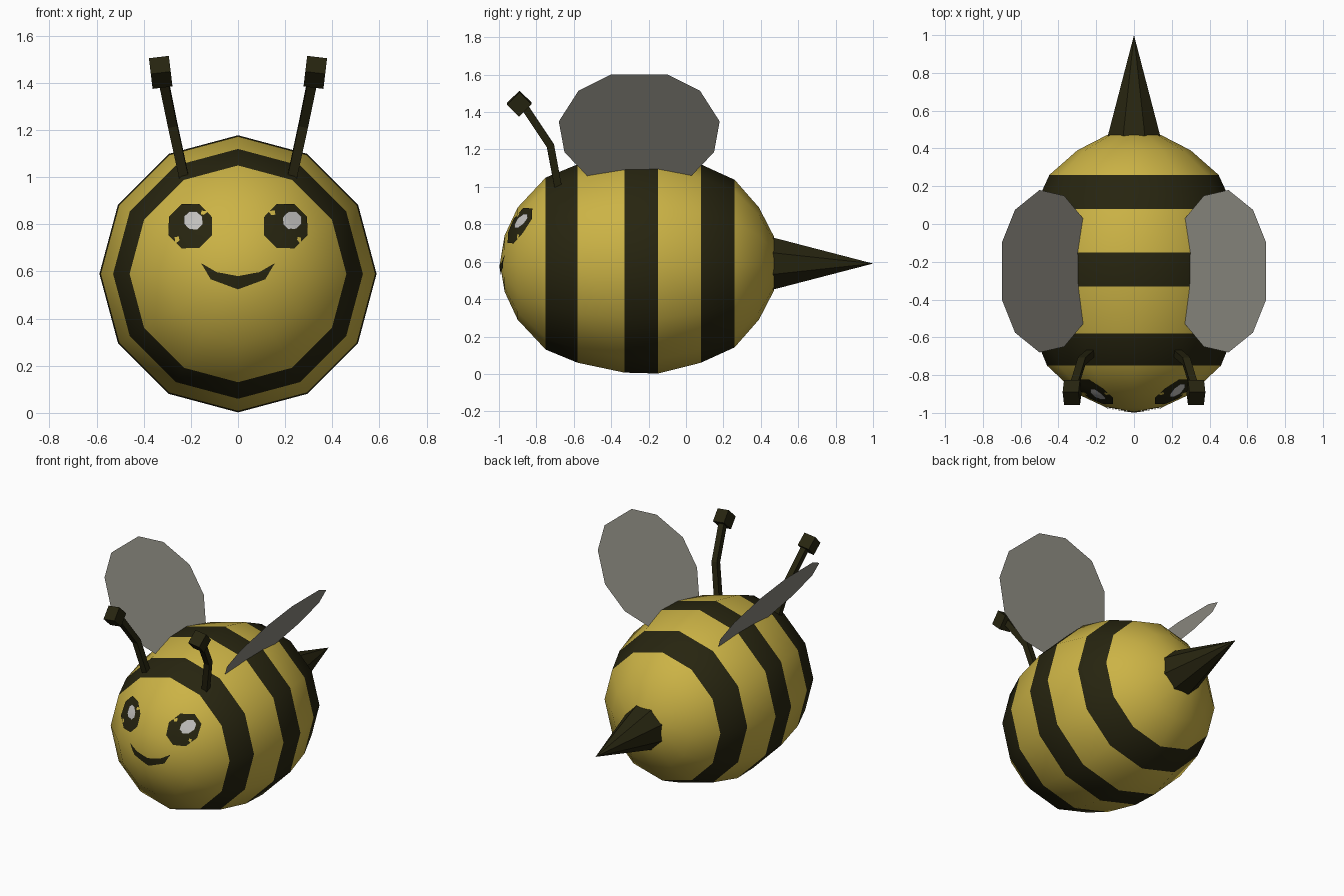
import bpy, bmesh, math
from math import sin, cos, pi
from mathutils import Vector, Matrix
from mathutils.bvhtree import BVHTree

cube = bpy.data.objects.get("Cube")
if cube:
    bpy.data.objects.remove(cube, do_unlink=True)


def material(name, rgb):
    m = bpy.data.materials.new(name)
    m.use_nodes = True
    m.diffuse_color = (*rgb, 1)
    m.node_tree.nodes["Principled BSDF"].inputs["Base Color"].default_value = (*rgb, 1)
    return m


yellow = material("honey_yellow", (0.60, 0.45, 0.06))
black = material("dark_brown_black", (0.020, 0.018, 0.005))
grey = material("wing_grey", (0.30, 0.29, 0.25))
white = material("eye_glint", (0.55, 0.54, 0.52))


def finish(name, bm, *mats, smooth=False):
    mesh = bpy.data.meshes.new(name)
    for f in bm.faces:
        f.smooth = smooth
    bm.to_mesh(mesh)
    bm.free()
    for m in mats:
        mesh.materials.append(m)
    ob = bpy.data.objects.new(name, mesh)
    bpy.context.collection.objects.link(ob)
    return ob


def bridge(bm, a, b, closed=True):
    n = len(a)
    return [bm.faces.new((a[i], a[(i + 1) % n], b[(i + 1) % n], b[i]))
            for i in range(n if closed else n - 1)]


# Striped body: twelve-sided lathe along y, every other middle band dark
MID = 0.59
SIDES = 12
profile = [(-0.97, 0.15), (-0.90, 0.30), (-0.75, 0.46), (-0.58, 0.53),
           (-0.33, 0.583), (-0.15, 0.588), (0.08, 0.53), (0.26, 0.448),
           (0.39, 0.30), (0.47, 0.145)]
stripes = (2, 4, 6)
bm = bmesh.new()
rings = [[bm.verts.new((r * sin(2 * pi * i / SIDES), y, MID + r * cos(2 * pi * i / SIDES)))
          for i in range(SIDES)] for y, r in profile]
for k in range(len(rings) - 1):
    for f in bridge(bm, rings[k], rings[k + 1]):
        f.material_index = 1 if k in stripes else 0
for y, ring in ((-0.995, rings[0]), (0.49, rings[-1])):
    pole = bm.verts.new((0, y, MID))
    for i in range(SIDES):
        bm.faces.new((ring[i], ring[(i + 1) % SIDES], pole))
bmesh.ops.recalc_face_normals(bm, faces=bm.faces[:])
surface = BVHTree.FromBMesh(bm)
finish("striped_body", bm, yellow, black, smooth=True)

# Stinger
bm = bmesh.new()
bmesh.ops.create_cone(bm, cap_ends=True, segments=8, radius1=0.152, radius2=0, depth=0.54,
                      matrix=Matrix.Translation((0, 0.73, MID)) @ Matrix.Rotation(-pi / 2, 4, "X")
                      @ Matrix.Rotation(pi / 8, 4, "Z"))
finish("stinger", bm, black)


# Face details: thin patches laid onto the front of the body
def on_face(x, z, lift):
    hit, normal, _, _ = surface.ray_cast(Vector((x, -2, z)), Vector((0, 1, 0)))
    return hit + normal * lift


def face_disc(name, x, z, rx, rz, lift, mat):
    bm = bmesh.new()
    loops = [[bm.verts.new(on_face(x + t * rx * sin((i + 0.5) * pi / 4),
                                   z + t * rz * cos((i + 0.5) * pi / 4), lift))
              for i in range(8)] for t in (1, 0.66, 0.33)]
    for a, b in zip(loops, loops[1:]):
        bridge(bm, a, b)
    bm.faces.new(loops[-1])
    bmesh.ops.recalc_face_normals(bm, faces=bm.faces[:])
    if sum(f.normal.y for f in bm.faces) > 0:
        bmesh.ops.reverse_faces(bm, faces=bm.faces[:])
    finish(name, bm, mat, smooth=True)


for side, s, glint in (("left", 1, 0.225), ("right", -1, -0.185)):
    face_disc(side + "_eye", s * 0.20, 0.79, 0.098, 0.10, 0.006, black)
    face_disc(side + "_eye_glint", glint, 0.812, 0.042, 0.04, 0.012, white)

# Smiling mouth: upper and lower curves joined at the corners
upper = [(-0.155, 0.635), (-0.09, 0.597), (0, 0.581), (0.09, 0.597), (0.155, 0.635)]
lower = [(-0.155, 0.635), (-0.115, 0.567), (0, 0.523), (0.115, 0.567), (0.155, 0.635)]
lower[1:4] = [(-0.115, 0.567), (0, 0.525), (0.115, 0.567)]


def sample(curve, n=13):
    pts = []
    for j in range(n):
        t = j / (n - 1) * (len(curve) - 1)
        i = min(int(t), len(curve) - 2)
        pts.append(Vector(curve[i]).lerp(Vector(curve[i + 1]), t - i))
    return pts


bm = bmesh.new()
rows = [[bm.verts.new(on_face(*a.lerp(b, t), 0.005)) for a, b in zip(sample(lower), sample(upper))]
        for t in (0, 0.5, 1)]
for a, b in zip(rows, rows[1:]):
    bridge(bm, a, b, closed=False)
bmesh.ops.remove_doubles(bm, verts=bm.verts[:], dist=0.0005)
finish("mouth", bm, black, smooth=True)


# Antennae: square bent stalks with box tips
def antenna(side, s):
    path = [Vector((s * x, y, z)) for x, y, z in
            ((0.225, -0.68, 0.98), (0.277, -0.725, 1.22), (0.32, -0.865, 1.43))]
    bm = bmesh.new()
    loops = []
    for i, p in enumerate(path):
        d = (path[min(i + 1, 2)] - path[max(i - 1, 0)]).normalized()
        u = Vector((1, 0, 0)) - d * d.x
        u.normalize()
        v = d.cross(u)
        loops.append([bm.verts.new(p + 0.02 * (a * u + b * v))
                      for a, b in ((1, 1), (-1, 1), (-1, -1), (1, -1))])
    for a, b in zip(loops, loops[1:]):
        bridge(bm, a, b)
    bm.faces.new(loops[0])
    bm.faces.new(loops[-1])
    bmesh.ops.recalc_face_normals(bm, faces=bm.faces[:])
    finish(side + "_antenna_stalk", bm, black)

    bm = bmesh.new()
    place = (Matrix.Translation((s * 0.328, -0.892, 1.445)) @ Matrix.Rotation(s * 0.12, 4, "Y")
             @ Matrix.Rotation(math.radians(45), 4, "X") @ Matrix.Diagonal((0.085, 0.095, 0.09, 1)))
    bmesh.ops.create_cube(bm, size=1, matrix=place)
    finish(side + "_antenna_tip", bm, black)


# Wings: paper-thin slanted ovals rooted in the body; half outline of (half width, x)
half = [(0.15, 0.70), (0.325, 0.63), (0.43, 0.50), (0.40, 0.37), (0.28, 0.27), (0.15, 0.24)]


def wing(side, s):
    outline = [(w, x) for w, x in half] + [(-w, x) for w, x in reversed(half)]
    bm = bmesh.new()
    face = bm.faces.new([bm.verts.new((s * x, -0.25 + w, 1.06 + (x - 0.27) * 1.26))
                         for w, x in outline])
    face.normal_update()
    if face.normal.z < 0:
        face.normal_flip()
    finish(side + "_wing", bm, grey)


for side, s in (("left", 1), ("right", -1)):
    antenna(side, s)
    wing(side, s)
